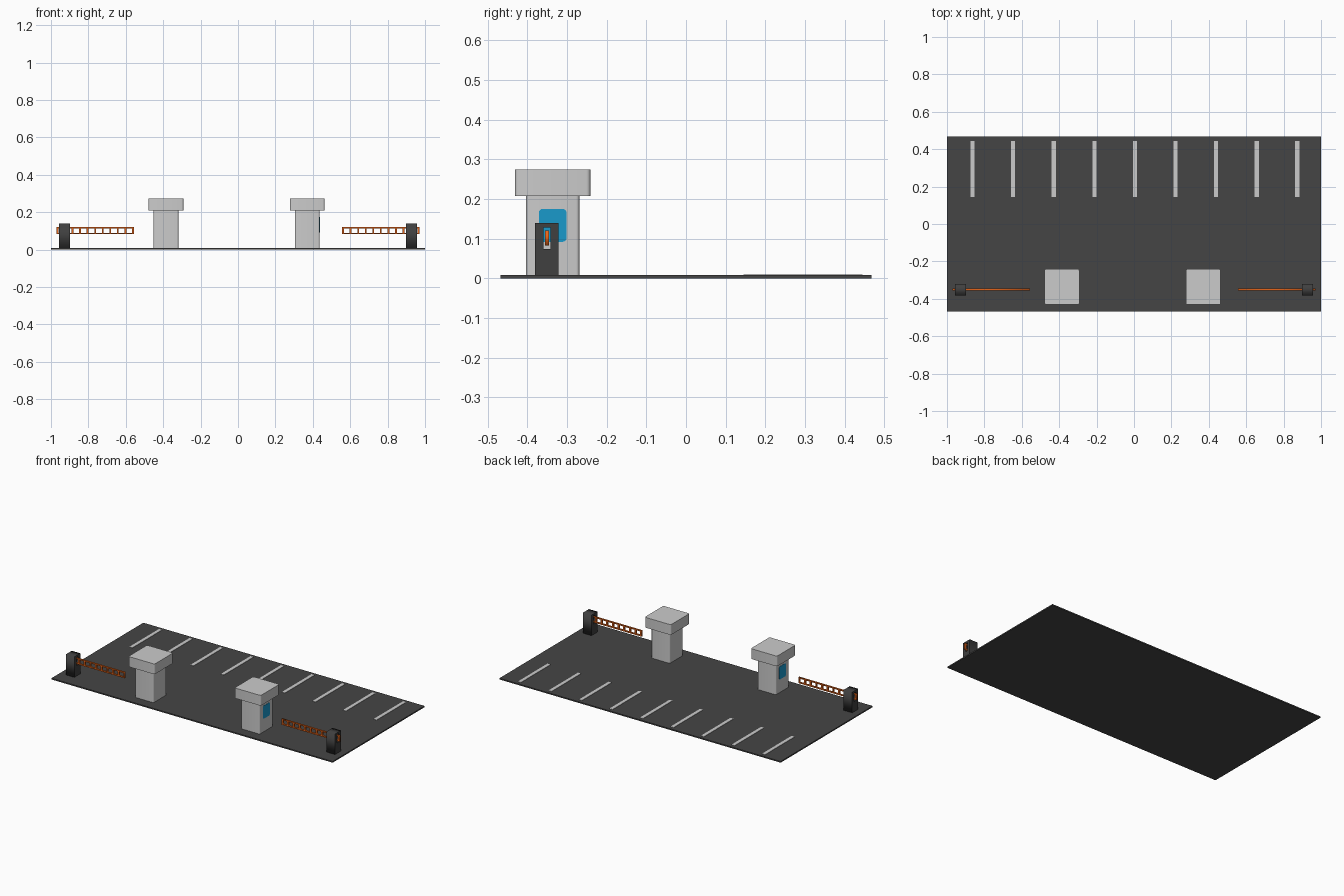
import bpy, bmesh
from math import pi
from mathutils import Matrix, Vector

if "Cube" in bpy.data.objects:
    bpy.data.objects.remove(bpy.data.objects["Cube"])


def material(name, rgb):
    m = bpy.data.materials.new(name)
    m.diffuse_color = (*rgb, 1)
    m.use_nodes = True
    m.node_tree.nodes["Principled BSDF"].inputs["Base Color"].default_value = m.diffuse_color
    return m


asphalt = material("asphalt", (0.06, 0.06, 0.06))
post_paint = material("post_paint", (0.05, 0.05, 0.05))
orange = material("orange", (0.8, 0.13, 0.01))
glass = material("glass", (0.01, 0.32, 0.6))


def add_mesh(name, mesh, mat=None):
    ob = bpy.data.objects.new(name, mesh)
    bpy.context.collection.objects.link(ob)
    if mat:
        mesh.materials.clear()
        mesh.materials.append(mat)
    return ob


def box(name, lo, hi, mat=None, round_axis=None, radius=0.0):
    """Box between two corners, optionally rounding the edges along one axis."""
    lo, hi = Vector(lo), Vector(hi)
    bm = bmesh.new()
    bmesh.ops.create_cube(bm, size=1)
    bmesh.ops.scale(bm, vec=hi - lo, verts=bm.verts)
    bmesh.ops.translate(bm, vec=(lo + hi) / 2, verts=bm.verts)
    if round_axis is not None:
        edges = [e for e in bm.edges
                 if abs((e.verts[0].co - e.verts[1].co)[round_axis]) > 1e-6]
        bmesh.ops.bevel(bm, geom=edges, offset=radius, segments=4,
                        profile=0.5, affect='EDGES')
        for f in bm.faces:
            f.smooth = len(f.verts) == 4
        for e in bm.edges:
            e.smooth = e.calc_face_angle(0) < 0.6
    mesh = bpy.data.meshes.new(name)
    bm.to_mesh(mesh)
    bm.free()
    return add_mesh(name, mesh, mat)


def pierced_plate(name, rects, half_depth, matrix, mat):
    """Flat rectangle with rectangular holes (first rect is the outline)."""
    cu = bpy.data.curves.new(name, 'CURVE')
    cu.dimensions, cu.fill_mode, cu.extrude = '2D', 'BOTH', half_depth
    for u0, v0, u1, v1 in rects:
        sp = cu.splines.new('POLY')
        sp.points.add(3)
        for p, (u, v) in zip(sp.points, ((u0, v0), (u1, v0), (u1, v1), (u0, v1))):
            p.co = (u, v, 0, 1)
        sp.use_cyclic_u = True
    tmp = bpy.data.objects.new(name + "_outline", cu)
    bpy.context.collection.objects.link(tmp)
    mesh = bpy.data.meshes.new_from_object(
        tmp.evaluated_get(bpy.context.evaluated_depsgraph_get()))
    bpy.data.objects.remove(tmp)
    mesh.transform(matrix)
    return add_mesh(name, mesh, mat)


G = 0.008  # ground thickness
box("ground", (-1, -0.467, 0), (1, 0.467, G), asphalt)

# parking bay lines
for i in range(9):
    x = -0.863 + 0.217 * i
    box(f"bay_line_{i + 1}", (x - 0.011, 0.145, G - 0.002), (x + 0.011, 0.445, G + 0.002))

UPRIGHT = Matrix.Rotation(pi / 2, 4, 'X')                       # plate faces y
SIDEWAYS = Matrix.Rotation(pi / 2, 4, 'Z') @ UPRIGHT            # plate faces x

for side, s, cx in (("left", -1, -0.385), ("right", 1, 0.37)):
    # booth with overhanging roof and outward-facing window
    box(f"{side}_booth_body", (cx - 0.066, -0.403, G), (cx + 0.066, -0.269, 0.208),
        round_axis=2, radius=0.008)
    box(f"{side}_booth_roof", (cx - 0.093, -0.431, 0.208), (cx + 0.093, -0.241, 0.274),
        round_axis=2, radius=0.01)
    xs = sorted((cx + s * 0.06, cx + s * 0.0675))
    box(f"{side}_booth_window", (xs[0], -0.371, 0.092), (xs[1], -0.301, 0.175),
        glass, round_axis=0, radius=0.01)

    # slotted barrier post
    pierced_plate(f"{side}_barrier_post",
                  [(-0.381, G, -0.321, 0.14), (-0.359, 0.074, -0.342, 0.128)],
                  0.03, Matrix.Translation((s * 0.927, 0, 0)) @ SIDEWAYS, post_paint)

    # ladder-like barrier arm running through the slot
    bar, n, x0, x1 = 0.010, 10, 0.557, 0.97
    pitch = (x1 - x0 - bar) / n
    rects = [(x0, 0.083, x1, 0.121)]
    rects += [(x0 + bar + pitch * i, 0.090, x0 + pitch * (i + 1), 0.114) for i in range(n)]
    if s < 0:
        rects = [(-c, b, -a, d) for a, b, c, d in rects]
    pierced_plate(f"{side}_barrier_arm", rects, 0.005,
                  Matrix.Translation((0, -0.35, 0)) @ UPRIGHT, orange)
